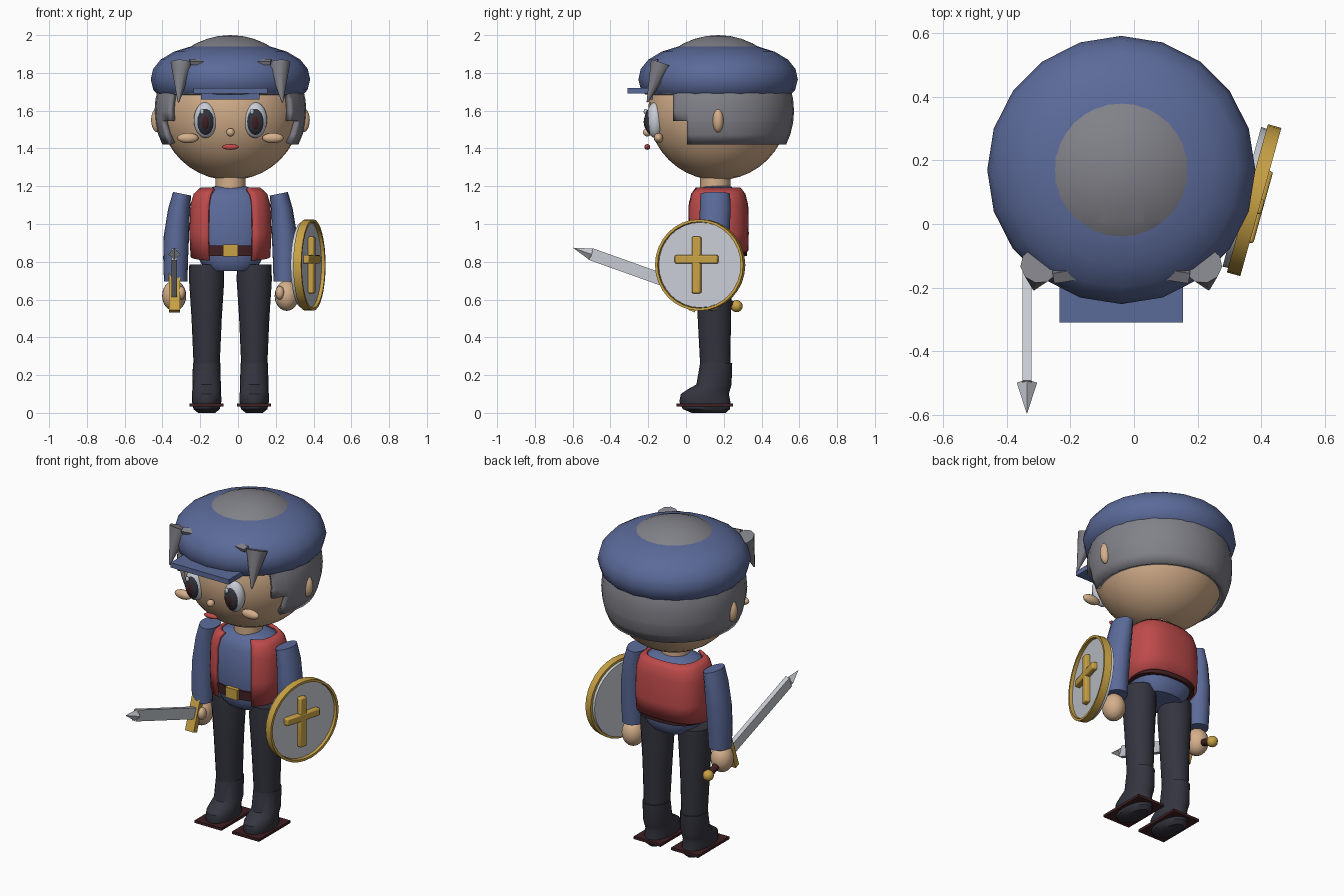
import bpy, bmesh, math
from mathutils import Vector, Matrix

if "Cube" in bpy.data.objects:
    bpy.data.objects.remove(bpy.data.objects["Cube"])

CX = -0.04          # body mid line
CY = 0.17           # body depth centre


def mat(name, *rgb):
    m = bpy.data.materials.new(name)
    m.diffuse_color = (*rgb, 1)
    m.use_nodes = True
    m.node_tree.nodes["Principled BSDF"].inputs["Base Color"].default_value = m.diffuse_color
    return m


SKIN = mat("skin", .66, .43, .26)
BLUE = mat("blue cloth", .105, .145, .32)
GREY = mat("grey hair", .22, .22, .25)
RED = mat("red vest", .52, .07, .07)
DARK = mat("dark trousers", .035, .035, .05)
BROWN = mat("dark brown", .05, .014, .016)
GOLD = mat("gold", .58, .36, .06)
SILVER = mat("silver", .58, .61, .66)


def finish(ob, name, m, angle=40):
    ob.name = name
    ob.data.materials.append(m)
    bpy.ops.object.select_all(action='DESELECT')
    ob.select_set(True)
    bpy.context.view_layer.objects.active = ob
    bpy.ops.object.shade_smooth_by_angle(angle=math.radians(angle))
    return ob


def from_bm(bm, name, m, angle=40):
    bmesh.ops.recalc_face_normals(bm, faces=bm.faces)
    me = bpy.data.meshes.new(name)
    bm.to_mesh(me)
    bm.free()
    ob = bpy.data.objects.new(name, me)
    bpy.context.collection.objects.link(ob)
    return finish(ob, name, m, angle)


def ball(name, m, loc, size, seg=20, rings=12):
    bm = bmesh.new()
    bmesh.ops.create_uvsphere(bm, u_segments=seg, v_segments=rings, radius=1)
    bmesh.ops.transform(bm, verts=bm.verts, matrix=Matrix.Translation(loc) @ Matrix.Diagonal((*size, 1)))
    return from_bm(bm, name, m)


def box(name, m, loc, size, rot=(0, 0, 0)):
    bpy.ops.mesh.primitive_cube_add(size=1, location=loc, rotation=rot)
    ob = bpy.context.object
    ob.scale = size
    return finish(ob, name, m)


def rod(name, m, a, b, r1, r2, n=16):
    a, b = Vector(a), Vector(b)
    bpy.ops.mesh.primitive_cone_add(vertices=n, radius1=r1, radius2=r2, depth=(b - a).length,
                                    location=(a + b) / 2,
                                    rotation=(b - a).to_track_quat('Z', 'Y').to_euler())
    return finish(bpy.context.object, name, m)


def loft(rings, n=20, power=1.0, gap=None):
    """Stack of flat rings (x, y, z, rx, ry); gap leaves the front open by that half angle."""
    bm = bmesh.new()
    rows = []
    for x, y, z, rx, ry in rings:
        row = []
        for i in range(n):
            t = gap + (2 * math.pi - 2 * gap) * i / (n - 1) if gap else 2 * math.pi * i / n
            s, c = math.sin(t), math.cos(t)
            s = math.copysign(abs(s) ** power, s)
            c = math.copysign(abs(c) ** power, c)
            row.append(bm.verts.new((x + rx * s, y - ry * c, z)))
        rows.append(row)
    for lo, hi in zip(rows, rows[1:]):
        for i in range(n - 1 if gap else n):
            j = (i + 1) % n
            bm.faces.new((lo[i], lo[j], hi[j], hi[i]))
    if not gap:
        bm.faces.new(rows[0])
        bm.faces.new(rows[-1])
    return bm


def body(rows):
    return [(CX, 0.165, z, rx, ry) for z, rx, ry in rows]


# Head and neck
ball("head", SKIN, (CX, CY, 1.6), (.372, .37, .368), 32, 20)
rod("neck", SKIN, (CX, .155, 1.13), (CX, .155, 1.27), .08, .08)

# Hair: sphere cut along the hairline with stepped sideburns
bm = bmesh.new()
bmesh.ops.create_uvsphere(bm, u_segments=32, v_segments=20, radius=.402)
bmesh.ops.translate(bm, verts=bm.verts, vec=(CX, CY, 1.598))
for co, no in (((0, 0, 1.42), (0, 0, 1)), ((0, 0, 1.545), (0, 0, 1)), ((0, 0, 1.69), (0, 0, 1)),
               ((0, .005, 0), (0, 1, 0)), ((0, -.07, 0), (0, 1, 0))):
    bmesh.ops.bisect_plane(bm, geom=bm.verts[:] + bm.edges[:] + bm.faces[:], plane_co=co, plane_no=no)
cut = []
for f in bm.faces:
    c = f.calc_center_median()
    if c.z < 1.42 or (c.z < 1.545 and c.y < .005) or (c.z < 1.69 and c.y < -.07):
        cut.append(f)
bmesh.ops.delete(bm, geom=cut, context='FACES')
hair = from_bm(bm, "hair", GREY)
mod = hair.modifiers.new("thickness", 'SOLIDIFY')
mod.thickness = .03
mod.offset = -1

# Cap with brim
cap = [(1.69, .34), (1.685, .385), (1.71, .408), (1.765, .422), (1.82, .41), (1.87, .37),
       (1.912, .30), (1.94, .21), (1.95, .1)]
from_bm(loft([(CX, CY, z, r, r) for z, r in cap], 20), "cap", BLUE)
box("cap_brim", BLUE, (CX, -.21, 1.705), (.39, .2, .03))
box("cap_band", BLUE, (CX, -.19, 1.675), (.31, .03, .03))

# Face
ball("nose", SKIN, (CX, -.205, 1.485), (.022, .022, .022))
ball("mouth", RED, (CX, -.205, 1.408), (.045, .015, .015))
for s, side in ((-1, "left"), (1, "right")):
    x = CX + s * .132
    ball(side + "_eye_white", SILVER, (x, -.163, 1.55), (.062, .048, .095))
    ball(side + "_eye_iris", DARK, (x, -.175, 1.545), (.05, .045, .078))
    ball(side + "_eye_pupil", BROWN, (x, -.2, 1.54), (.025, .024, .046))
    ball(side + "_eye_glint", SILVER, (x - .018, -.214, 1.595), (.011, .01, .015))
    ball(side + "_cheek", SKIN, (CX + s * .225, -.145, 1.455), (.056, .025, .027))
    ball(side + "_ear", SKIN, (CX + s * .385, CY, 1.55), (.035, .03, .065))
    # Cap horns hanging tip down, with a small strap
    rod(side + "_horn", GREY, (CX + s * .258, -.13, 1.85), (CX + s * .275, -.205, 1.645), .06, .004, 10)
    box(side + "_horn_strap", GREY, (CX + s * .165, -.16, 1.857), (.1, .035, .02), (.4, 0, -s * .15))

# Torso
from_bm(loft(body([(.75, .12, .11), (.775, .145, .13), (.81, .165, .14), (.9, .195, .15),
                   (1.12, .19, .148), (1.175, .155, .115), (1.2, .08, .07)]), 24, .8), "shirt", BLUE)

# Vest, open at the front, hem rising to the back
bm = loft(body([(.805, .212, .165), (.95, .218, .168), (1.1, .213, .165), (1.16, .195, .15),
                (1.192, .16, .125)]), 28, .75, math.radians(27))
for v in bm.verts:
    if v.co.z < .82:
        v.co.z += .15 * max(0, v.co.y)
vest = from_bm(bm, "vest", RED)
mod = vest.modifiers.new("thickness", 'SOLIDIFY')
mod.thickness = .018
mod.offset = -1

# Belt and buckle
from_bm(loft(body([(.83, .2, .157), (.885, .2, .157)]), 24, .8), "belt", BROWN)
box("belt_buckle", GOLD, (CX, .005, .86), (.08, .025, .062))

for s, side in ((-1, "left"), (1, "right")):
    # Sleeve and hand
    bm = loft([(CX + s * d, y, z, rx, ry) for d, y, z, rx, ry in (
        (.29, .142, .695, .062, .07), (.29, .145, .82, .066, .076), (.286, .15, .94, .067, .08),
        (.272, .155, 1.08, .058, .082), (.256, .155, 1.16, .048, .078))], 16)
    for v in bm.verts:
        if v.co.z > 1.15:
            v.co.z += .2 * (s * (v.co.x - CX) - .256)
    from_bm(bm, side + "_sleeve", BLUE)
    ball(side + "_hand", SKIN, (CX + s * .298, .135, .62), (.064, .068, .08))
    ball(side + "_thumb", SKIN, (CX + s * .262, .085, .635), (.024, .03, .036))
    # Trouser leg
    lx = CX + s * .126
    from_bm(loft([(lx, y, z, rx, ry) for y, z, rx, ry in (
        (.155, .25, .069, .08), (.15, .5, .08, .088), (.148, .7, .093, .097),
        (.15, .785, .092, .095))], 20), side + "_trouser_leg", DARK)
    # Boot and sole plate
    from_bm(loft([(lx, y, z, rx, ry) for y, z, rx, ry in (
        (.12, .0, .045, .09), (.108, .02, .07, .125), (.1, .06, .078, .135), (.1, .1, .077, .127),
        (.122, .125, .076, .112), (.148, .15, .075, .093), (.16, .265, .073, .085))], 20),
        side + "_boot", DARK)
    box(side + "_sole", BROWN, (lx, .1, .043), (.18, .3, .016))

# Sword, pointing forward and up
TILT = -.343
AXIS = Vector((0, -math.cos(TILT), -math.sin(TILT)))


def along(d):
    return Vector((-.337, .268, .565)) + AXIS * d


ball("sword_pommel", GOLD, along(0), (.032, .032, .032), 10, 8)
rod("sword_grip", BROWN, along(.01), along(.22), .02, .02, 12)
box("sword_guard", GOLD, along(.215), (.058, .035, .21), (TILT, 0, 0))
box("sword_blade", SILVER, along(.52), (.028, .6, .065), (TILT, 0, 0))
rod("sword_tip", SILVER, along(.815), along(.917), .032, .001, 4)

# Shield, turned slightly to the front
TURN = math.radians(-15.5)
OUT = Vector((math.cos(TURN), math.sin(TURN), 0))
MID = Vector((.378, .075, .783))
rod("shield_face", SILVER, MID - OUT * .04, MID + OUT * .004, .228, .226, 32)
bm = bmesh.new()
rim = []
for r, o in ((.228, -.022), (.242, -.022), (.242, .022), (.228, .022)):
    rim.append([bm.verts.new(MID + OUT * o + Vector((-OUT.y, OUT.x, 0)) * (r * math.cos(t)) + Vector((0, 0, r * math.sin(t))))
                for t in (2 * math.pi * i / 32 for i in range(32))])
for k in range(4):
    a, b = rim[k], rim[(k + 1) % 4]
    for i in range(32):
        j = (i + 1) % 32
        bm.faces.new((a[i], a[j], b[j], b[i]))
from_bm(bm, "shield_rim", GOLD)
C = MID + OUT * .016 + Vector((-OUT.y, OUT.x, 0)) * -.015
for name, dz, size in (("shield_cross_upright", 0, (.034, .048, .3)),
                       ("shield_cross_bar", .03, (.036, .235, .045))):
    ob = box(name, GOLD, C + Vector((0, 0, dz)), size, (0, 0, TURN))
    bpy.ops.object.transform_apply(location=False, rotation=False, scale=True)
    mod = ob.modifiers.new("soft edges", 'BEVEL')
    mod.width = .008
    mod.segments = 2
